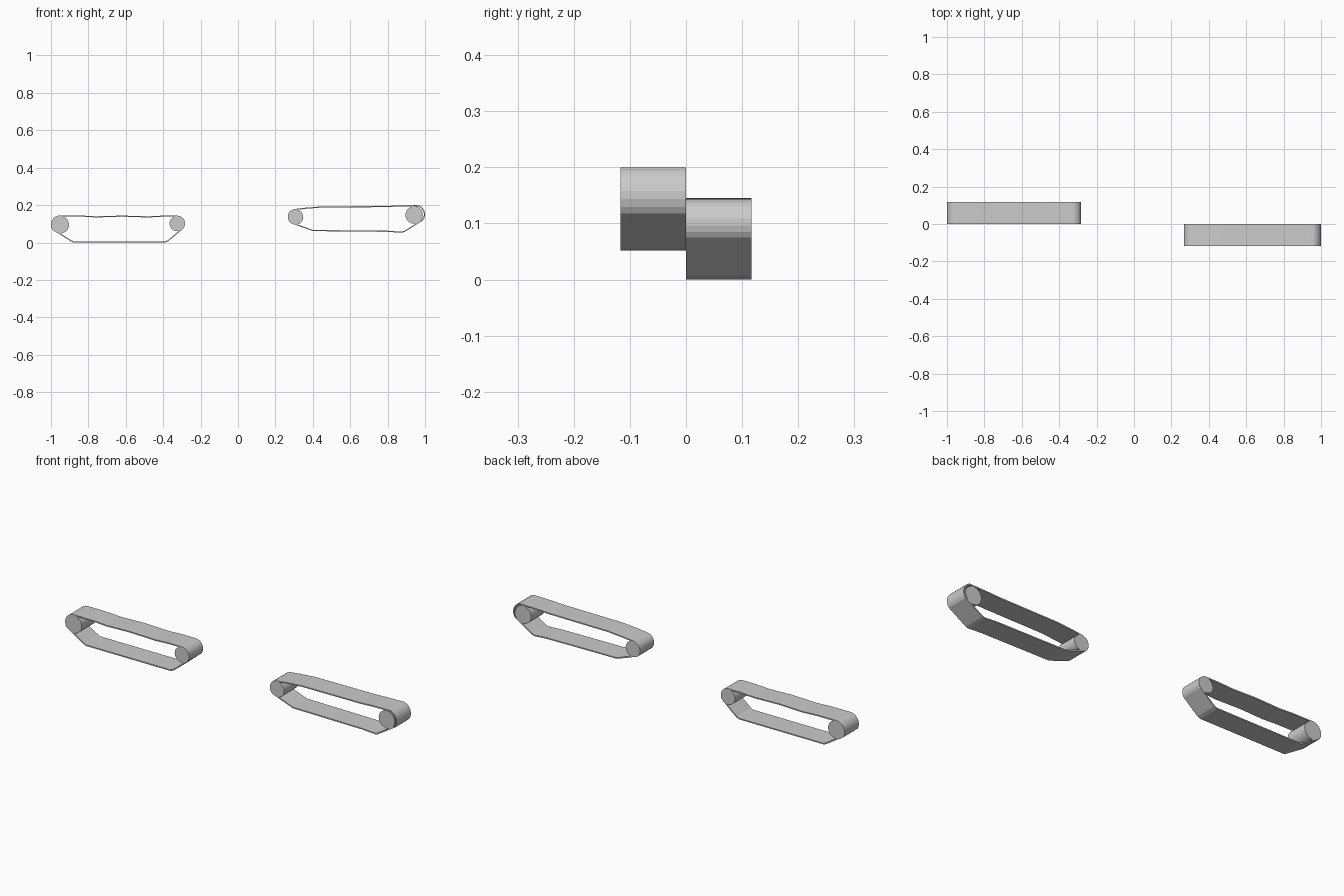
import bpy, bmesh, math
from mathutils import Vector

if "Cube" in bpy.data.objects:
    bpy.data.objects.remove(bpy.data.objects["Cube"])

WIDTH = 0.117
THICK = 0.006


def arc(cx, cz, r, a0, a1, n):
    """Points on an arc in the xz plane, angles in degrees."""
    return [(cx + r * math.cos(math.radians(a0 + (a1 - a0) * i / n)),
             cz + r * math.sin(math.radians(a0 + (a1 - a0) * i / n)))
            for i in range(n + 1)]


def inset(pts, d):
    """Offset a counter-clockwise closed profile inwards."""
    out = []
    for i, p in enumerate(pts):
        p, a, b = Vector(p), Vector(pts[i - 1]), Vector(pts[(i + 1) % len(pts)])
        e1, e2 = (p - a).normalized(), (b - p).normalized()
        n1, n2 = Vector((-e1.y, e1.x)), Vector((-e2.y, e2.x))
        out.append(p + (n1 + n2) * (d / (1 + n1.dot(n2))))
    return out


def make_object(name, bm):
    bmesh.ops.recalc_face_normals(bm, faces=bm.faces)
    me = bpy.data.meshes.new(name)
    bm.to_mesh(me)
    bm.free()
    bpy.context.collection.objects.link(bpy.data.objects.new(name, me))


def belt(name, pts, y0):
    bm = bmesh.new()
    inner = inset(pts, THICK)
    y1 = y0 + WIDTH
    rings = [[bm.verts.new((p[0], y, p[1])) for p in prof]
             for prof, y in ((pts, y0), (pts, y1), (inner, y1), (inner, y0))]
    n = len(pts)
    for k in range(4):
        a, b = rings[k], rings[(k + 1) % 4]
        for i in range(n):
            j = (i + 1) % n
            bm.faces.new((a[i], a[j], b[j], b[i]))
    make_object(name, bm)


def wheel(name, x, z, r, y0):
    bm = bmesh.new()
    prof = arc(x, z, r, 0, 345, 23)
    front = bm.faces.new([bm.verts.new((px, y0, pz)) for px, pz in prof])
    geo = bmesh.ops.extrude_face_region(bm, geom=[front], use_keep_orig=True)
    bmesh.ops.translate(bm, vec=(0, WIDTH, 0),
                        verts=[v for v in geo["geom"] if isinstance(v, bmesh.types.BMVert)])
    make_object(name, bm)


# Left track: sagging top run, flat ground run
left = (arc(-0.326, 0.101, 0.043, -38, 90, 8)
        + [(-0.40, 0.144), (-0.48, 0.140), (-0.62, 0.144), (-0.76, 0.140), (-0.83, 0.144)]
        + arc(-0.95, 0.095, 0.05, 90, 212, 8)
        + [(-0.895, 0.007), (-0.88, 0.0), (-0.39, 0.0), (-0.372, 0.007)])
belt("left_track_belt", left, 0.0)
wheel("left_track_large_wheel", -0.95, 0.095, 0.0465, 0.0)
wheel("left_track_small_wheel", -0.326, 0.101, 0.040, 0.0)

# Right track: raised, with a taut top run
right = (arc(0.947, 0.150, 0.053, -38, 70, 7)
         + [(0.945, 0.2), (0.85, 0.198), (0.79, 0.195), (0.45, 0.193), (0.36, 0.186)]
         + arc(0.309, 0.137, 0.043, 92, 232, 8)
         + [(0.40, 0.061), (0.80, 0.057), (0.875, 0.052), (0.89, 0.056)])
# keep the upper left shoulder convex
right.insert(len(right) - 13, (0.335, 0.183))
belt("right_track_belt", right, -WIDTH)
wheel("right_track_large_wheel", 0.942, 0.147, 0.0465, -WIDTH)
wheel("right_track_small_wheel", 0.309, 0.136, 0.040, -WIDTH)
